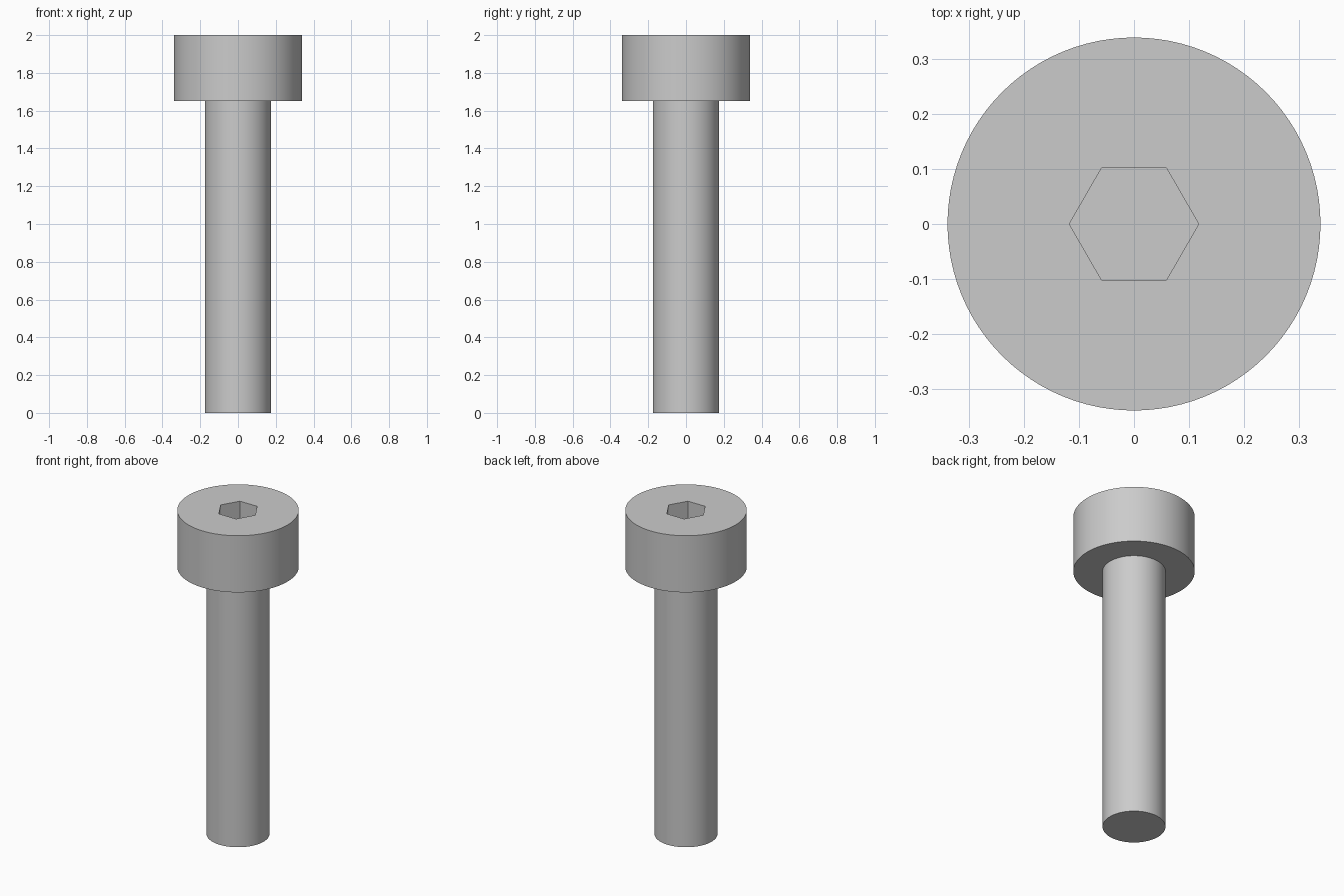
import bpy, bmesh, math

cube = bpy.data.objects.get("Cube")
if cube:
    bpy.data.objects.remove(cube, do_unlink=True)

SIDES = 96
HEAD_R, SHAFT_R, SOCKET_R = 0.34, 0.176, 0.118
TOP, HEAD_BASE, SOCKET_FLOOR = 2.0, 1.65, 1.82

steel = bpy.data.materials.new("steel grey")
steel.use_nodes = True
colour = (0.6, 0.6, 0.6, 1)
steel.diffuse_color = colour
steel.node_tree.nodes["Principled BSDF"].inputs["Base Color"].default_value = colour


def ring(bm, radius, z, sides):
    """Closed loop of vertices with its edges."""
    angles = [math.tau * i / sides for i in range(sides)]
    verts = [bm.verts.new((radius * math.cos(a), radius * math.sin(a), z)) for a in angles]
    edges = [bm.edges.new((verts[i - 1], verts[i])) for i in range(sides)]
    return verts, edges


def wall(bm, lower, upper):
    """Quads joining two rings of equal count."""
    a, b = lower[0], upper[0]
    for i in range(len(a)):
        bm.faces.new((a[i - 1], a[i], b[i], b[i - 1]))


def finish(bm, name):
    bmesh.ops.recalc_face_normals(bm, faces=bm.faces[:])
    mesh = bpy.data.meshes.new(name)
    bm.to_mesh(mesh)
    bm.free()
    mesh.materials.append(steel)
    obj = bpy.data.objects.new(name, mesh)
    bpy.context.collection.objects.link(obj)
    bpy.ops.object.select_all(action="DESELECT")
    obj.select_set(True)
    bpy.context.view_layer.objects.active = obj
    bpy.ops.object.shade_smooth_by_angle(angle=math.radians(30))


# Head: cylinder with a hexagonal socket sunk into the top
bm = bmesh.new()
base = ring(bm, HEAD_R, HEAD_BASE, SIDES)
rim = ring(bm, HEAD_R, TOP, SIDES)
mouth = ring(bm, SOCKET_R, TOP, 6)
floor = ring(bm, SOCKET_R, SOCKET_FLOOR, 6)
neck = ring(bm, SHAFT_R, HEAD_BASE, SIDES)
wall(bm, base, rim)
wall(bm, floor, mouth)
wall(bm, base, neck)
bm.faces.new(floor[0])
bmesh.ops.triangle_fill(bm, edges=rim[1] + mouth[1], use_beauty=True, normal=(0, 0, 1))

# Shaft: plain cylinder continuing from the neck, closed at the tip
tip = ring(bm, SHAFT_R, 0, SIDES)
wall(bm, tip, neck)
bm.faces.new(tip[0])
finish(bm, "socket_head_bolt")
